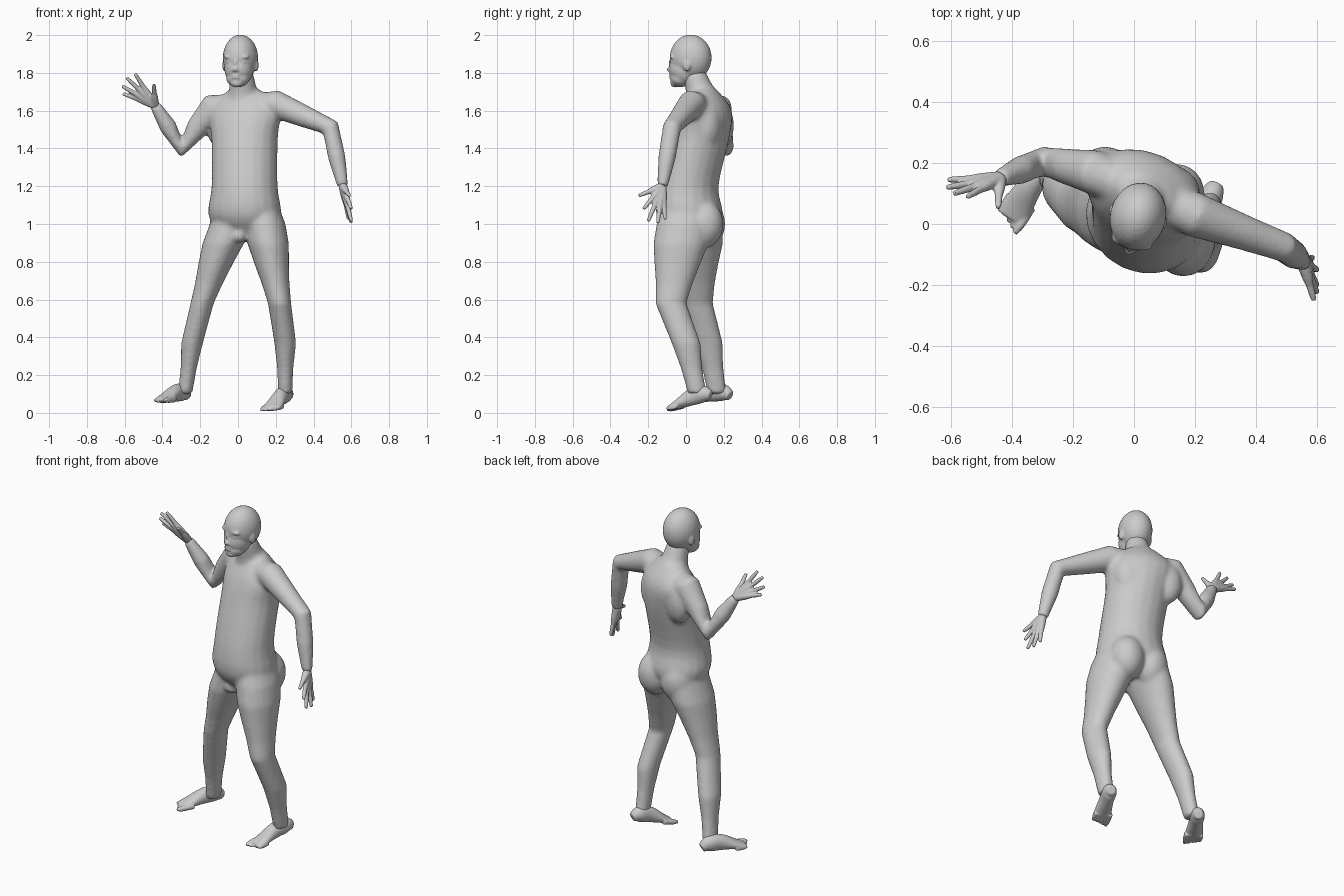
import bpy
import bmesh
import math
from mathutils import Matrix, Vector

if "Cube" in bpy.data.objects:
    bpy.data.objects.remove(bpy.data.objects["Cube"], do_unlink=True)

UP = Vector((0, 0, 1))
DEPTH = Vector((0, 1, 0))

skin = bpy.data.materials.new("plain_grey")
skin.use_nodes = True
skin.diffuse_color = (.6, .6, .6, 1)
skin.node_tree.nodes["Principled BSDF"].inputs["Base Color"].default_value = skin.diffuse_color


def smooth(rows, steps=4):
    """Extra rows on a smooth curve through the given ones."""
    result = []
    last = len(rows) - 1
    for i in range(last):
        near = [rows[min(max(i + k, 0), last)] for k in range(-1, 3)]
        for s in range(steps):
            t = s / steps
            result.append([
                b + t / 2 * (c - a + t * (2 * a - 5 * b + 4 * c - d + t * (3 * b - 3 * c + d - a)))
                for a, b, c, d in zip(*near)
            ])
    result.append(rows[last])
    return result


def loft(bm, centres, widths, depths, ref, axis=None, sides=20):
    """Closed tube of elliptic rings; ref points along the ring depth."""
    rings = []
    last = len(centres) - 1
    for i, (centre, width, depth) in enumerate(zip(centres, widths, depths)):
        along = axis or (centres[min(i + 1, last)] - centres[max(i - 1, 0)]).normalized()
        across = along.cross(ref).normalized()
        outward = across.cross(along)
        ring = []
        for k in range(sides):
            angle = math.tau * k / sides
            offset = across * width * math.cos(angle) + outward * depth * math.sin(angle)
            ring.append(bm.verts.new(centre + offset))
        rings.append(ring)
    for low, high in zip(rings, rings[1:]):
        for k in range(sides):
            j = (k + 1) % sides
            bm.faces.new((low[k], low[j], high[j], high[k]))
    bm.faces.new(rings[0])
    bm.faces.new(rings[-1])


def limb(bm, joints, radii, ratio=1.0, axis=None):
    """Tube along straight bones, with the radii spread evenly over them."""
    joints = [Vector(joint) for joint in joints]
    steps = (len(radii) - 1) // (len(joints) - 1)
    centres = [start.lerp(end, s / steps)
               for start, end in zip(joints, joints[1:]) for s in range(steps)]
    centres.append(joints[-1])
    loft(bm, centres, radii, [radius * ratio for radius in radii], DEPTH, axis)


def blob(bm, centre, radii, turn):
    """Ellipsoid turned about the vertical axis."""
    matrix = Matrix.Translation(centre) @ turn.to_4x4() @ Matrix.Diagonal((*radii, 1))
    bmesh.ops.create_uvsphere(bm, u_segments=24, v_segments=16, radius=1, matrix=matrix)


def finish(bm, name, voxel, relax):
    """Fuse the overlapping volumes into one soft surface."""
    bmesh.ops.recalc_face_normals(bm, faces=bm.faces)
    mesh = bpy.data.meshes.new(name)
    bm.to_mesh(mesh)
    bm.free()
    mesh.materials.append(skin)
    obj = bpy.data.objects.new(name, mesh)
    bpy.context.collection.objects.link(obj)
    fuse = obj.modifiers.new("fuse", "REMESH")
    fuse.mode = "VOXEL"
    fuse.voxel_size = voxel
    fuse.use_smooth_shade = True
    soften = obj.modifiers.new("soften", "SMOOTH")
    soften.factor = .5
    soften.iterations = relax


body = bmesh.new()

# Torso, twisted to its right: height, half width, half depth, distance back
torso = smooth([
    (.92, .1, .08, .02), (1.04, .195, .17, .02), (1.2, .178, .16, .01),
    (1.45, .18, .155, .07), (1.6, .195, .13, .1), (1.71, .09, .06, .1),
])
heights, widths, depths, backs = zip(*torso)
spine = [Vector((.035, back, height)) for back, height in zip(backs, heights)]
loft(body, spine, widths, depths, Vector((-.4, -.9, 0)), UP)

# Chest, shoulder blades and seat
twist = Matrix.Rotation(math.radians(-25), 3, "Z")
for centre in ((.085, .02, 1.55), (-.055, .08, 1.55)):
    blob(body, centre, (.1, .06, .08), twist)
for centre in ((.13, .12, 1.52), (-.08, .18, 1.52)):
    blob(body, centre, (.09, .07, .13), twist)
for centre in ((.13, .09, 1), (-.03, .1, 1)):
    blob(body, centre, (.1, .11, .13), twist)
blob(body, (.01, -.07, .94), (.035, .04, .04), twist)

# Neck
limb(body, [(.03, .095, 1.64), (.02, .04, 1.8)], [.1, .072, .06])

# Arms, from the breastbone through shoulder and elbow to wrist
arm_radii = [.06, .068, .074, .06, .05, .047, .03]
breastbone = (.03, .1, 1.62)
left_wrist = Vector((.555, -.125, 1.2))
right_wrist = Vector((-.44, .15, 1.63))
limb(body, [breastbone, (.2, .03, 1.635), (.49, -.075, 1.51), left_wrist], arm_radii)
limb(body, [breastbone, (-.13, .17, 1.62), (-.3, .205, 1.4), right_wrist], arm_radii)

# Legs, from the waist through hip, thigh, knee and calf to the ankle
leg_radii = [.08, .1, .11, .11, .092, .074, .062, .06, .058, .043, .038]
limb(body, [(.1, .01, 1.16), (.142, -.01, 1), (.178, -.045, .79), (.22, -.08, .58),
            (.25, 0, .37), (.25, .06, .1)], leg_radii, 1.33, UP)
limb(body, [(0, .03, 1.16), (-.04, .05, 1), (-.118, .05, .79), (-.19, .06, .58),
            (-.243, .118, .37), (-.28, .165, .1)], leg_radii, 1.33, UP)
finish(body, "body", .011, 10)


# Feet with toes
def foot(name, heel, tip, side):
    bm = bmesh.new()
    heel, tip = Vector(heel), Vector(tip)
    outward = UP.cross(tip - heel).normalized() * side
    # Share of the length, half width, half thickness
    shape = smooth([(0, .025, .025), (.15, .04, .045), (.4, .04, .045), (.7, .05, .025), (.88, .05, .014)])
    shares, widths, depths = zip(*shape)
    centres = [heel.lerp(tip, share) + UP * depth for share, depth in zip(shares, depths)]
    loft(bm, centres, widths, depths, UP)
    for i in range(5):
        size = .016 if i == 0 else .012
        aside = outward * .02 * (i - 2) + UP * size
        reach = 1 - .035 * i
        limb(bm, [heel.lerp(tip, .65) + aside, heel.lerp(tip, reach) + aside],
             [size, size, size, size * .9, size * .5])
    finish(bm, name, .005, 3)


foot("left_foot", (.27, .13, .065), (.16, -.115, 0), 1)
foot("right_foot", (-.27, .235, .065), (-.425, -.01, .05), -1)

# Head, built in its own turned frame
head = bmesh.new()
turn = Matrix.Rotation(math.radians(-14), 3, "Z")


def feature(aside, ahead, height, radii):
    centre = turn @ Vector((aside, -ahead, 0)) + Vector((.013, .025, height))
    blob(head, centre, radii, turn)


# Skull, jaw, chin, lips, nose bridge and nose tip
feature(0, 0, 1.88, (.092, .112, .122))
feature(0, .035, 1.82, (.076, .08, .09))
feature(0, .055, 1.77, (.062, .055, .045))
feature(0, .085, 1.748, (.035, .025, .025))
feature(0, .105, 1.776, (.025, .012, .007))
feature(0, .105, 1.788, (.025, .012, .007))
feature(0, .105, 1.85, (.009, .015, .03))
feature(0, .115, 1.818, (.014, .016, .013))

# Ears, eyes, brows and nostrils
for s in (-1, 1):
    feature(s * .088, 0, 1.84, (.01, .02, .032))
    feature(s * .035, .09, 1.856, (.016, .012, .009))
    feature(s * .035, .085, 1.885, (.035, .021, .012))
    feature(s * .013, .108, 1.812, (.01, .012, .009))
finish(head, "head", .006, 3)


# Hands: thumb and fingers fan out from the wrist and share a palm
def hand(name, wrist, tips):
    bm = bmesh.new()
    for tip in tips:
        limb(bm, [wrist, tip], [.023, .021, .018, .0125, .0115, .009])
    finish(bm, name, .005, 2)


hand("left_hand", left_wrist, [
    (.59, -.25, 1.15), (.6, -.225, 1.08), (.6, -.2, 1.015), (.6, -.15, 1.005), (.585, -.11, 1.025)])
hand("right_hand", right_wrist, [
    (-.445, .055, 1.74), (-.545, .09, 1.795), (-.59, .1, 1.775), (-.613, .12, 1.73), (-.61, .145, 1.69)])
